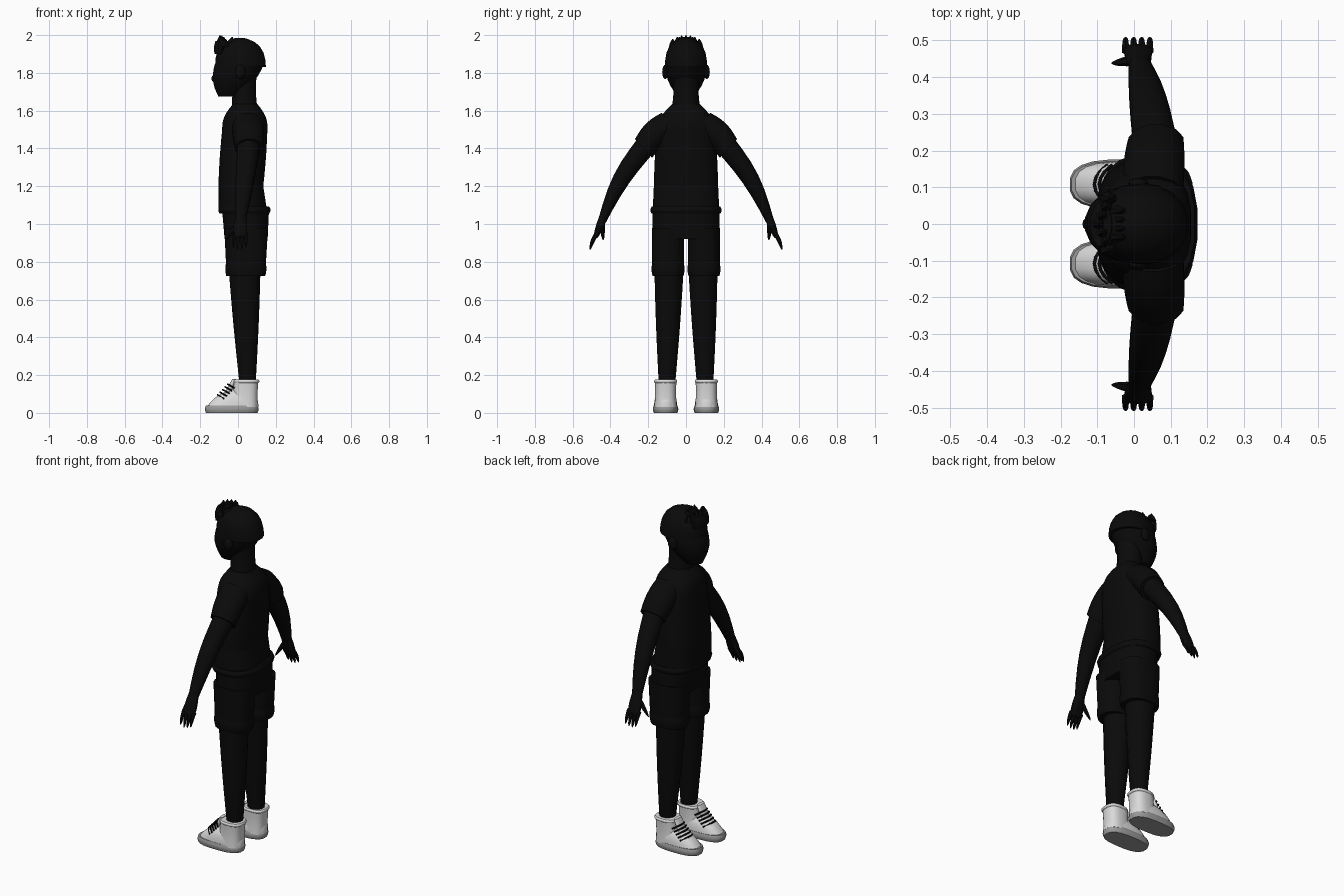
import bpy, bmesh, math
from mathutils import Vector

cube = bpy.data.objects.get("Cube")
if cube:
    bpy.data.objects.remove(cube, do_unlink=True)


def material(name, value):
    mat = bpy.data.materials.new(name)
    mat.use_nodes = True
    colour = (value, value, value, 1)
    mat.diffuse_color = colour
    mat.node_tree.nodes["Principled BSDF"].inputs["Base Color"].default_value = colour
    return mat


black = material("black", .003)
white = material("shoe white", .7)
grey = material("sole grey", .32)


def finish(name, bm, mat):
    bmesh.ops.recalc_face_normals(bm, faces=bm.faces)
    mesh = bpy.data.meshes.new(name)
    bm.to_mesh(mesh)
    bm.free()
    mesh.materials.append(mat)
    obj = bpy.data.objects.new(name, mesh)
    bpy.context.collection.objects.link(obj)
    bpy.ops.object.select_all(action="DESELECT")
    obj.select_set(True)
    bpy.context.view_layer.objects.active = obj
    bpy.ops.object.shade_smooth_by_angle(angle=math.radians(40))


def superellipse(angle, power):
    """Point on a unit outline; a higher power is boxier."""
    c, s = math.cos(angle), math.sin(angle)
    return (math.copysign(abs(c) ** (2 / power), c),
            math.copysign(abs(s) ** (2 / power), s))


def form(name, start, end, first, last, swell=0, bow=0, dome=False,
         mat=black, sides=12, power=2.0, side=1, steps=6):
    """Tapered limb from start to end. first and last hold the depth along x
    and the half width; swell fattens, bow bends and dome closes the end."""
    start, end, first, last = map(Vector, (start, end, first, last))
    run = end - start
    across = Vector((0, run.z, -run.y)).normalized()
    bm = bmesh.new()
    rings = []
    for i in range(steps + 1):
        t = i / steps
        if dome:
            t = math.sin(t * math.pi / 2)
        arch = math.sin(t * math.pi)
        depth, half = first.lerp(last, t) + Vector((swell, swell)) * arch
        scale = max(1 - t ** 3, .03) ** .5 if dome else 1
        centre = start.lerp(end, t) + across * bow * arch
        ring = []
        for k in range(sides):
            u, v = superellipse(math.tau * (k + .5) / sides, power)
            p = centre + across * v * half * scale
            ring.append(bm.verts.new((p.x + u * depth * scale, p.y * side, p.z)))
        rings.append(ring)
    for low, high in zip(rings, rings[1:]):
        for k in range(sides):
            bm.faces.new((low[k - 1], low[k], high[k], high[k - 1]))
    bm.faces.new(rings[0])
    bm.faces.new(rings[-1])
    finish(name, bm, mat)


def ball(name, centre, scale):
    bm = bmesh.new()
    bmesh.ops.create_uvsphere(bm, u_segments=12, v_segments=8, radius=1)
    bmesh.ops.scale(bm, vec=scale, verts=bm.verts)
    bmesh.ops.translate(bm, vec=centre, verts=bm.verts)
    finish(name, bm, black)


# Shirt, waistband and hips
boxy = dict(sides=20, power=2.5)
form("shirt_hem", (.025, 0, 1.07), (.015, 0, 1.2), (.13, .178), (.12, .172), **boxy)
form("shirt_chest", (.015, 0, 1.2), (.036, 0, 1.5), (.12, .172), (.121, .155), swell=.003, **boxy)
form("shirt_shoulders", (.036, 0, 1.5), (.038, 0, 1.635), (.121, .155), (.065, .075),
     swell=.018, **boxy)
form("waistband", (.034, 0, 1.055), (.034, 0, 1.092), (.132, .183), (.132, .183),
     swell=.008, **boxy)
form("shorts_hips", (.043, 0, .92), (.04, 0, 1.07), (.115, .178), (.125, .178), **boxy)

# Neck, head and face
form("neck", (.035, 0, 1.6), (.03, 0, 1.78), (.072, .08), (.07, .07), swell=-.006)
form("jaw", (-.05, 0, 1.675), (.008, 0, 1.85), (.055, .045), (.132, .108),
     swell=.02, sides=18)
form("skull", (.01, 0, 1.84), (.01, 0, 1.975), (.133, .109), (.13, .105), dome=True, sides=18)
form("hair_cap", (.025, 0, 1.83), (.01, 0, 1.985), (.125, .111), (.13, .11),
     dome=True, sides=18)
ball("nose", (-.119, 0, 1.77), (.022, .02, .022))
ball("lips", (-.11, 0, 1.72), (.014, .03, .012))

# Spiky fringe
form("fringe", (-.097, 0, 1.9), (-.09, 0, 1.97), (.028, .065), (.03, .06), swell=.006)
for n in range(7):
    t = n / 3 - 1
    x, y = -.1 + .03 * abs(t), .07 * t
    form(f"fringe_spike_{n}", (x, y, 1.94), (x + .005, y, 2 - .02 * t * t),
         (.024, .02), (.002, .002), swell=.003, sides=6)
for n in range(4):
    y = .024 * (n - 1.5)
    form(f"crown_spike_{n}", (-.045, y, 1.95), (-.03, y, 1.99), (.03, .018), (.003, .003), sides=6)

for side, word in ((-1, "left"), (1, "right")):
    # Ear
    ball(word + "_ear", (.012, side * .11, 1.805), (.028, .016, .038))

    # Sleeve and bare arm
    form(word + "_sleeve", (.05, .08, 1.535), (.06, .225, 1.4), (.085, .075), (.077, .069),
         swell=.004, bow=-.014, side=side)
    form(word + "_arm", (.06, .2, 1.43), (.014, .443, 1.02), (.062, .06), (.029, .023),
         swell=.006, bow=-.024, side=side)

    # Hand with four fingers and a thumb
    form(word + "_palm", (.014, .436, 1.04), (.01, .479, .93), (.028, .022), (.038, .012),
         swell=.004, power=2.4, side=side)
    for n in range(4):
        x = -.023 + .022 * n
        form(f"{word}_finger_{n}", (x, .472, .95), (x, .508, .86 + .01 * abs(n - 1.4)),
             (.011, .012), (.009, .009), dome=True, bow=-.004, sides=6, side=side)
    form(word + "_thumb", (-.005, .445, 1), (-.06, .438, .915), (.018, .015), (.01, .01),
         dome=True, sides=6, side=side)

    # Shorts leg with turned cuff, and bare leg
    y = .095
    form(word + "_shorts_leg", (.042, y, .74), (.043, y, .98), (.104, .085), (.117, .085),
         side=side, **boxy)
    form(word + "_shorts_cuff", (.041, y, .725), (.042, y, .795), (.104, .083), (.106, .084),
         swell=.005, side=side, **boxy)
    form(word + "_leg", (.051, .101, .14), (.035, .09, .76), (.043, .044), (.087, .08),
         swell=.003, side=side)

    # High-top shoe: sole, foot, ankle, collar and tongue
    y = .108
    shoe = dict(sides=20, power=2.7, side=side)
    form(word + "_shoe_sole", (-.033, y, 0), (-.033, y, .04), (.138, .063), (.138, .063),
         swell=.005, mat=grey, **shoe)
    form(word + "_shoe_foot", (-.03, y, .03), (.01, y, .13), (.139, .062), (.1, .058),
         dome=True, mat=white, **shoe)
    form(word + "_shoe_ankle", (.032, y, .03), (.043, y, .17), (.073, .06), (.066, .058),
         swell=-.003, mat=white, **shoe)
    form(word + "_shoe_collar", (.044, y, .158), (.045, y, .176), (.065, .057), (.065, .057),
         swell=.005, mat=white, **shoe)
    form(word + "_shoe_tongue", (-.06, y, .09), (-.02, y, .18), (.02, .03), (.01, .03),
         mat=white, **shoe)

    # Laces arching over the instep
    for n in range(5):
        foot = Vector((-.108, side * y, .095)).lerp(Vector((-.055, side * y, .152)), n / 4)
        curve = bpy.data.curves.new(f"{word}_lace_{n}", "CURVE")
        curve.dimensions = "3D"
        curve.bevel_depth = .0045
        curve.bevel_resolution = 1
        curve.use_fill_caps = True
        line = curve.splines.new("POLY")
        line.points.add(6)
        for k, point in enumerate(line.points):
            w = k / 3 - 1
            offset = Vector((.035 * w * w, .053 * w, -.02 * w * w))
            point.co = (foot + offset).to_4d()
        curve.materials.append(black)
        lace = bpy.data.objects.new(curve.name, curve)
        bpy.context.collection.objects.link(lace)
